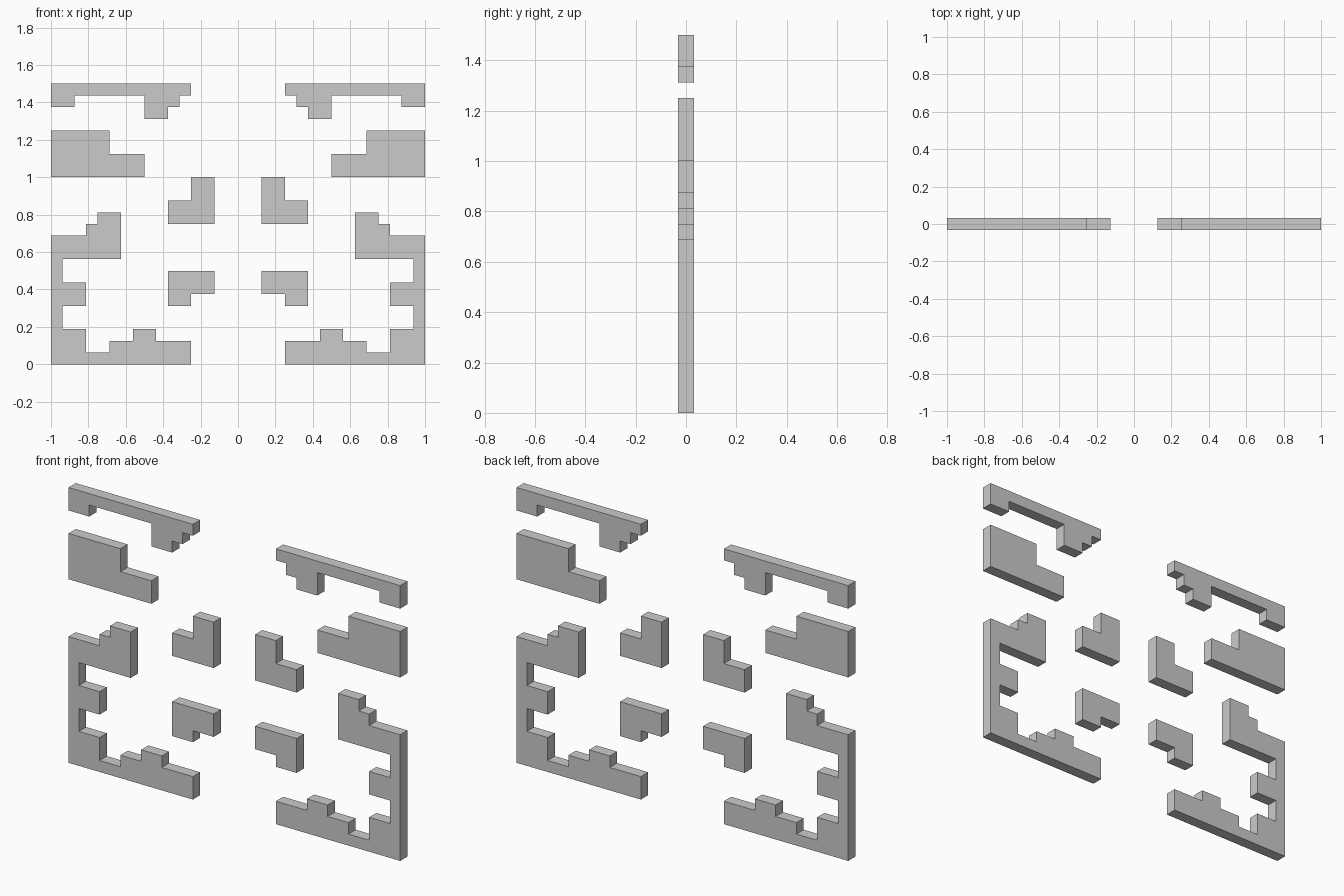
import bpy, bmesh

if "Cube" in bpy.data.objects:
    bpy.data.objects.remove(bpy.data.objects["Cube"])

U = 1 / 16  # pixel-grid step; also the plate thickness


def pair(name, profile):
    """Extrude a right-hand x/z outline (grid steps) and mirror it to the left."""
    bm = bmesh.new()
    face = bm.faces.new([bm.verts.new((x * U, -U / 2, z * U)) for x, z in profile])
    geom = bmesh.ops.extrude_face_region(bm, geom=[face])["geom"]
    verts = [g for g in geom if isinstance(g, bmesh.types.BMVert)]
    bmesh.ops.translate(bm, verts=verts, vec=(0, U, 0))
    bmesh.ops.recalc_face_normals(bm, faces=bm.faces)
    mesh = bpy.data.meshes.new(name)
    bm.to_mesh(mesh)
    bm.free()
    obj = bpy.data.objects.new(name, mesh)
    bpy.context.collection.objects.link(obj)
    obj.modifiers.new("mirror", "MIRROR").use_axis[0] = True


# Thin top strips with stepped drops
pair("top_strips", [(4, 24), (16, 24), (16, 22), (14, 22), (14, 23), (8, 23),
                    (8, 21), (6, 21), (6, 22), (5, 22), (5, 23), (4, 23)])

# Stepped blocks below the strips
pair("upper_blocks", [(8, 16), (16, 16), (16, 20), (11, 20), (11, 18), (8, 18)])

# L-shaped inner pieces
pair("inner_upper_pieces", [(2, 12), (6, 12), (6, 14), (4, 14), (4, 16), (2, 16)])
pair("inner_lower_pieces", [(2, 6), (4, 6), (4, 5), (6, 5), (6, 8), (2, 8)])

# Lower side frames with notched inner edge
pair("side_frames", [(4, 0), (16, 0), (16, 11), (13, 11), (13, 12), (12, 12),
                     (12, 13), (10, 13), (10, 9), (15, 9), (15, 7), (13, 7),
                     (13, 5), (15, 5), (15, 3), (13, 3), (13, 1), (11, 1),
                     (11, 2), (9, 2), (9, 3), (7, 3), (7, 2), (4, 2)])
